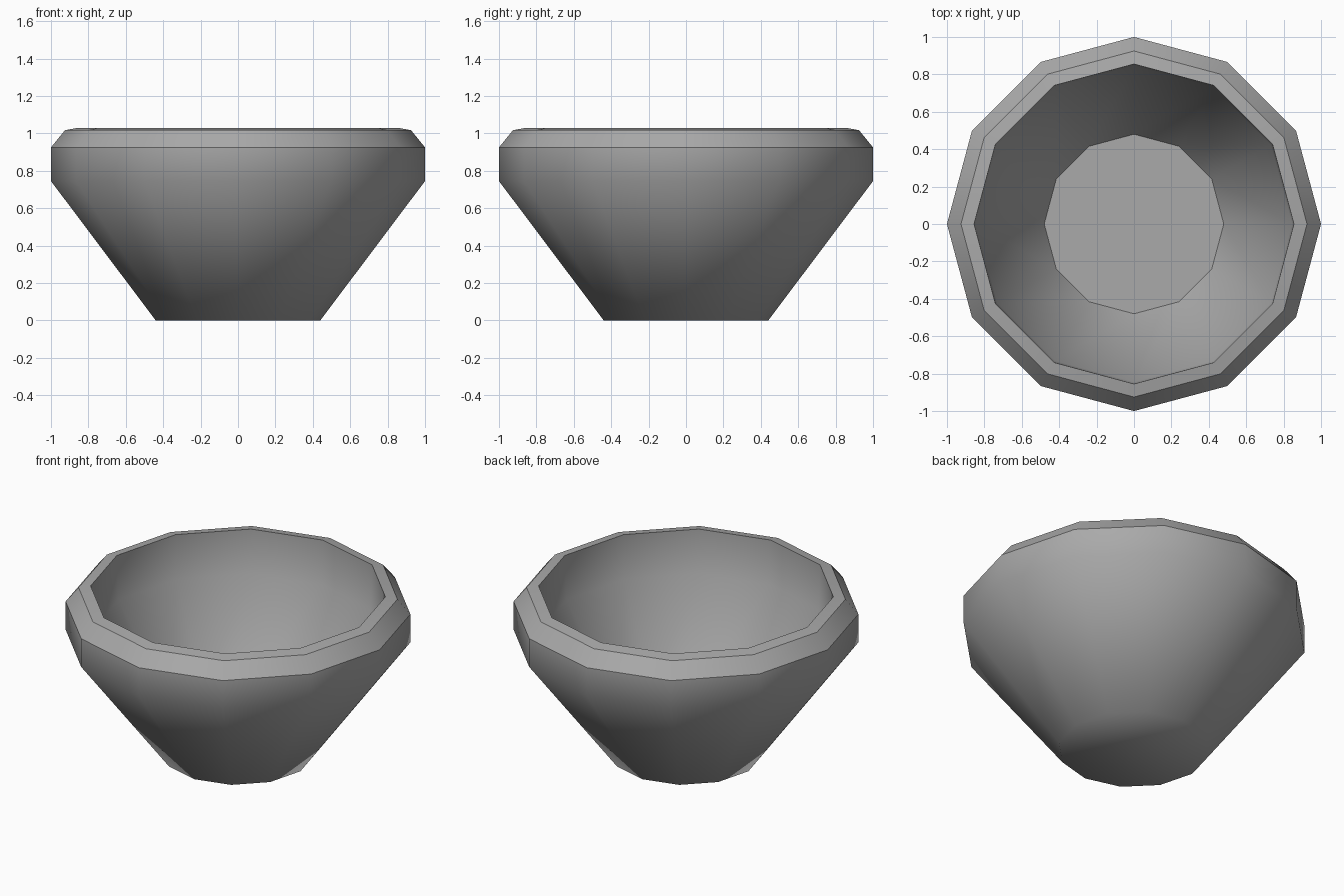
import bpy, bmesh
from math import cos, sin, tau

cube = bpy.data.objects.get("Cube")
if cube:
    bpy.data.objects.remove(cube)

SIDES = 12

# One plain grey for the whole bowl
grey = bpy.data.materials.new("mid_grey")
grey.use_nodes = True
colour = (0.4, 0.4, 0.4, 1)
grey.diffuse_color = colour
grey.node_tree.nodes["Principled BSDF"].inputs["Base Color"].default_value = colour

# Profile from the foot, up the outside, over the rim and down to the floor:
# radius, height, whether the ring is a hard edge
profile = [
    (0.44, 0.00, False),
    (1.00, 0.745, False),
    (1.00, 0.925, True),
    (0.925, 1.017, True),
    (0.855, 1.03, True),
    (0.845, 0.75, False),
    (0.48, 0.20, True),
]


def lathe(name, profile, material):
    """Turn the profile into a closed, many-sided solid."""
    bm = bmesh.new()
    rings = []
    for radius, height, _ in profile:
        rings.append([bm.verts.new((radius * cos(tau * i / SIDES),
                                    radius * sin(tau * i / SIDES), height))
                      for i in range(SIDES)])
    for low, high in zip(rings, rings[1:]):
        for i in range(SIDES):
            j = (i + 1) % SIDES
            bm.faces.new((low[i], low[j], high[j], high[i]))
    bm.faces.new(rings[0][::-1])   # underside
    bm.faces.new(rings[-1])        # floor
    for face in bm.faces:
        face.smooth = True
    for ring, (_, _, hard) in zip(rings, profile):
        for i in range(SIDES):
            edge = bm.edges.get((ring[i], ring[(i + 1) % SIDES]))
            edge.smooth = not hard
    mesh = bpy.data.meshes.new(name)
    bm.to_mesh(mesh)
    bm.free()
    mesh.materials.append(material)
    obj = bpy.data.objects.new(name, mesh)
    bpy.context.collection.objects.link(obj)
    return obj


lathe("bowl", profile, grey)
